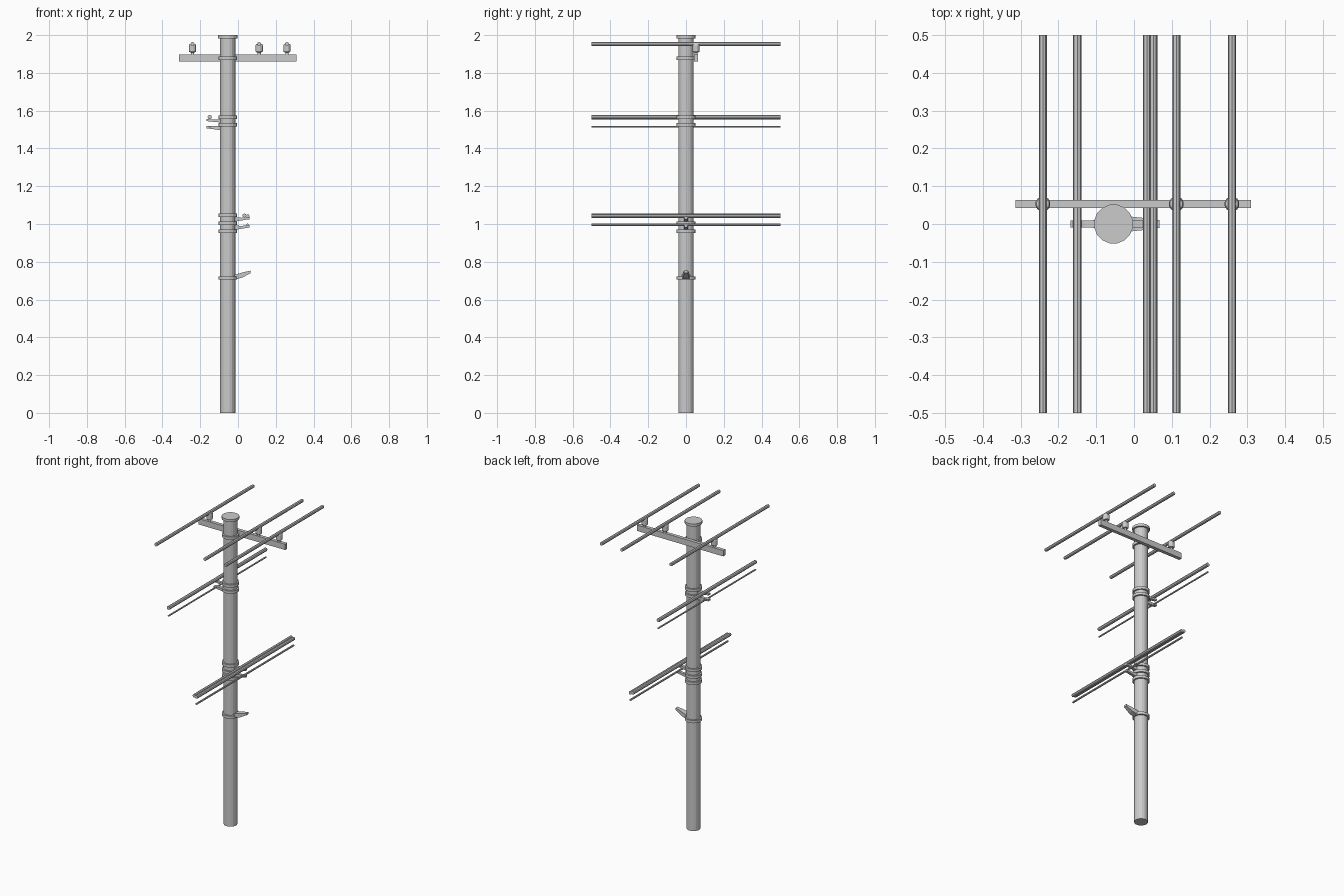
import bpy, bmesh, math
from mathutils import Matrix

if "Cube" in bpy.data.objects:
    bpy.data.objects.remove(bpy.data.objects["Cube"])

PX = -0.054  # pole centre in x


def finish(name, bm):
    bmesh.ops.recalc_face_normals(bm, faces=bm.faces)
    me = bpy.data.meshes.new(name)
    bm.to_mesh(me)
    bm.free()
    ob = bpy.data.objects.new(name, me)
    bpy.context.collection.objects.link(ob)
    return ob


def lathe(name, x, y, profile, sides):
    """Stack of rings (radius, z), capped at both ends."""
    bm = bmesh.new()
    rings = []
    for r, z in profile:
        rings.append([bm.verts.new((x + r * math.cos(2 * math.pi * (i + .5) / sides),
                                    y + r * math.sin(2 * math.pi * (i + .5) / sides), z))
                      for i in range(sides)])
    for a, b in zip(rings, rings[1:]):
        for i in range(sides):
            j = (i + 1) % sides
            bm.faces.new((a[i], a[j], b[j], b[i]))
    bm.faces.new(rings[0])
    bm.faces.new(rings[-1])
    return finish(name, bm)


def wire(name, x, z, r):
    bm = bmesh.new()
    bmesh.ops.create_cone(bm, cap_ends=True, segments=8, radius1=r, radius2=r, depth=1,
                          matrix=Matrix.Translation((x, 0, z)) @ Matrix.Rotation(math.pi / 2, 4, 'X'))
    return finish(name, bm)


def arm(name, sections):
    """Tapered bar through sections (x, half width, z low, z high)."""
    bm = bmesh.new()
    rings = [[bm.verts.new(p) for p in ((x, -w, lo), (x, w, lo), (x, w, hi), (x, -w, hi))]
             for x, w, lo, hi in sections]
    for a, b in zip(rings, rings[1:]):
        for i in range(4):
            j = (i + 1) % 4
            bm.faces.new((a[i], a[j], b[j], b[i]))
    bm.faces.new(rings[0])
    bm.faces.new(rings[-1])
    return finish(name, bm)


# Pole, top cap and clamp bands
lathe("pole", PX, 0, [(0.041, 0), (0.041, 1.99)], 16)
lathe("pole_cap", PX, 0, [(0.052, 1.983), (0.052, 2.0)], 16)
for i, z in enumerate((1.877, 1.566, 1.526, 1.047, 1.003, 0.962, 0.714)):
    lathe(f"clamp_band_{i + 1}", PX, 0, [(0.051, z - .009), (0.051, z + .009)], 16)

# Crossarm
bm = bmesh.new()
bmesh.ops.create_cube(bm, size=1, matrix=Matrix.Translation((-0.002, 0.053, 1.878))
                      @ Matrix.Diagonal((0.622, 0.022, 0.038, 1)))
finish("crossarm", bm)

# Insulators with the high wires
for i, x in enumerate((-0.241, 0.112, 0.259)):
    lathe(f"insulator_{i + 1}", x, 0.053,
          [(0.009, 1.895), (0.009, 1.908), (0.017, 1.910), (0.020, 1.915),
           (0.020, 1.945), (0.017, 1.952), (0.008, 1.955)], 12)
    wire(f"high_wire_{i + 1}", x, 1.953, 0.0105)

# Left brackets and wires
arm("left_upper_bracket", [(-0.085, .011, 1.537, 1.556), (-0.13, .009, 1.541, 1.552), (-0.168, .009, 1.545, 1.556)])
arm("left_lower_bracket", [(-0.085, .011, 1.496, 1.520), (-0.13, .009, 1.502, 1.518), (-0.168, .009, 1.507, 1.518)])
wire("left_thick_wire", -0.150, 1.566, 0.0115)
wire("left_thin_wire", -0.150, 1.515, 0.005)

# Right brackets and wires
arm("right_upper_bracket", [(-0.022, .011, 1.012, 1.036), (0.02, .009, 1.019, 1.033), (0.06, .009, 1.025, 1.036)])
arm("right_lower_bracket", [(-0.022, .011, 0.968, 0.992), (0.02, .009, 0.975, 0.990), (0.06, .009, 0.982, 0.994)])
wire("right_thick_wire_inner", 0.034, 1.045, 0.0105)
wire("right_thick_wire_outer", 0.051, 1.041, 0.0105)
wire("right_thin_wire", 0.050, 0.996, 0.006)

# Low tapered bracket
arm("low_bracket", [(-0.022, .021, 0.704, 0.730), (0.026, .016, 0.718, 0.744), (0.067, .010, 0.740, 0.753)])
